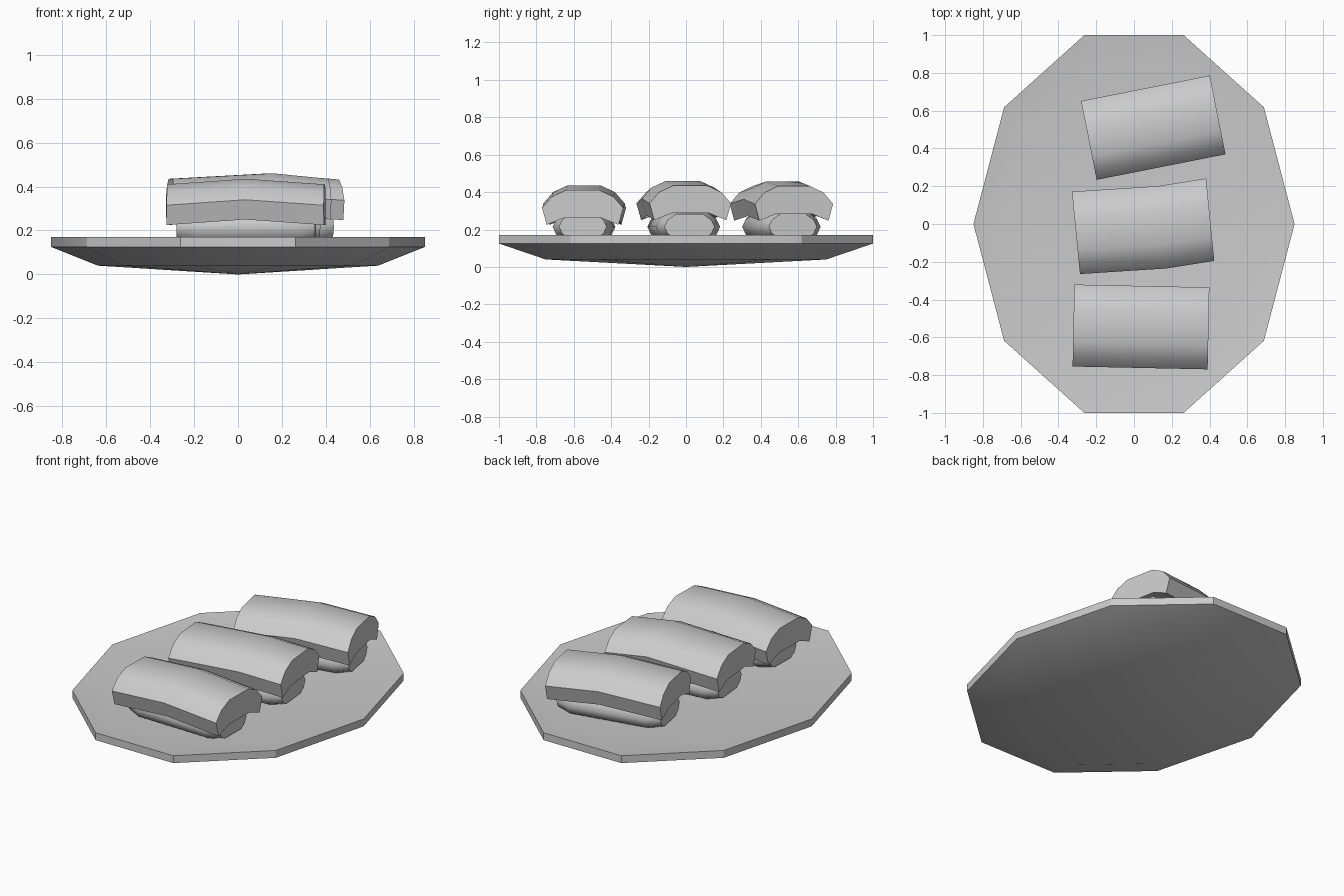
import bpy, math
from mathutils import Matrix

if "Cube" in bpy.data.objects:
    bpy.data.objects.remove(bpy.data.objects["Cube"])


def make_object(name, verts, faces, angle, matrix=None):
    mesh = bpy.data.meshes.new(name)
    mesh.from_pydata(verts, [], faces)
    if matrix:
        mesh.transform(matrix)
    obj = bpy.data.objects.new(name, mesh)
    bpy.context.collection.objects.link(obj)
    bpy.ops.object.select_all(action='DESELECT')
    obj.select_set(True)
    bpy.context.view_layer.objects.active = obj
    bpy.ops.object.mode_set(mode='EDIT')
    bpy.ops.mesh.select_all(action='SELECT')
    bpy.ops.mesh.normals_make_consistent(inside=False)
    bpy.ops.object.mode_set(mode='OBJECT')
    bpy.ops.object.shade_smooth_by_angle(angle=math.radians(angle))
    return obj


def bridge(rings, n):
    """Quads joining successive rings of n vertices."""
    return [(r * n + i, r * n + (i + 1) % n, (r + 1) * n + (i + 1) % n, (r + 1) * n + i)
            for r in range(rings - 1) for i in range(n)]


def loft(name, rings, angle, matrix):
    n = len(rings[0])
    verts = [p for ring in rings for p in ring]
    faces = bridge(len(rings), n)
    faces += [tuple(range(n)), tuple(range(len(verts) - n, len(verts)))]
    return make_object(name, verts, faces, angle, matrix)


# Ten-sided oval plate: lower dish, rim band, slightly sunken top
N = 10
profile = [(0.75, 0.04), (1.0, 0.125), (1.0, 0.17), (0.84, 0.15)]
stretch = 1 / math.sin(math.radians(72))
plate_verts = [(0.85 * s * math.cos(math.tau * i / N),
                stretch * s * math.sin(math.tau * i / N), z)
               for s, z in profile for i in range(N)]
plate_faces = bridge(len(profile), N)
low, high = len(plate_verts), len(plate_verts) + 1
plate_verts += [(0, 0, 0), (0, 0, 0.145)]
top = (len(profile) - 1) * N
for i in range(N):
    j = (i + 1) % N
    plate_faces += [(low, j, i), (high, top + i, top + j)]
make_object("plate", plate_verts, plate_faces, 30)

# Half cross-sections (y, z), mirrored to closed loops
fish_half = [(0.09, 0.41), (0.165, 0.375), (0.217, 0.315), (0.192, 0.225), (0.10, 0.262)]
rice_half = [(0.09, 0.30), (0.145, 0.26), (0.168, 0.215), (0.145, 0.165), (0.10, 0.14)]


def closed(half):
    return half + [(-y, z) for y, z in reversed(half)]


def piece(tag, x, y, turn, length, width, lift, bend_at, bend, rice_width):
    place = Matrix.Translation((x, y, 0)) @ Matrix.Rotation(math.radians(turn), 4, 'Z')
    # Fish slice draped over the rice, raised at its bend
    rings = [[(px, py * width + off, pz + lift + rise) for py, pz in closed(fish_half)]
             for px, off, rise in ((-length / 2, 0, 0), (bend_at, bend, 0.025),
                                   (length / 2, 0, 0))]
    loft("fish_slice_" + tag, rings, 50, place)
    # Rice block, rounded towards its ends
    rings = [[(px, py * rice_width * s, 0.22 + (pz - 0.22) * s) for py, pz in closed(rice_half)]
             for px, s in ((-0.315, 0.78), (-0.23, 1), (0.23, 1), (0.315, 0.78))]
    loft("rice_block_" + tag, rings, 60, place)


piece("front", 0.037, -0.545, -1.2, 0.715, 1.0, 0.0, 0.0, 0.0, 0.97)
piece("middle", 0.048, -0.012, 5.6, 0.714, 1.01, 0.025, 0.10, -0.015, 1.03)
piece("back", 0.102, 0.51, 11.2, 0.695, 0.98, 0.022, 0.03, 0.0, 1.0)
